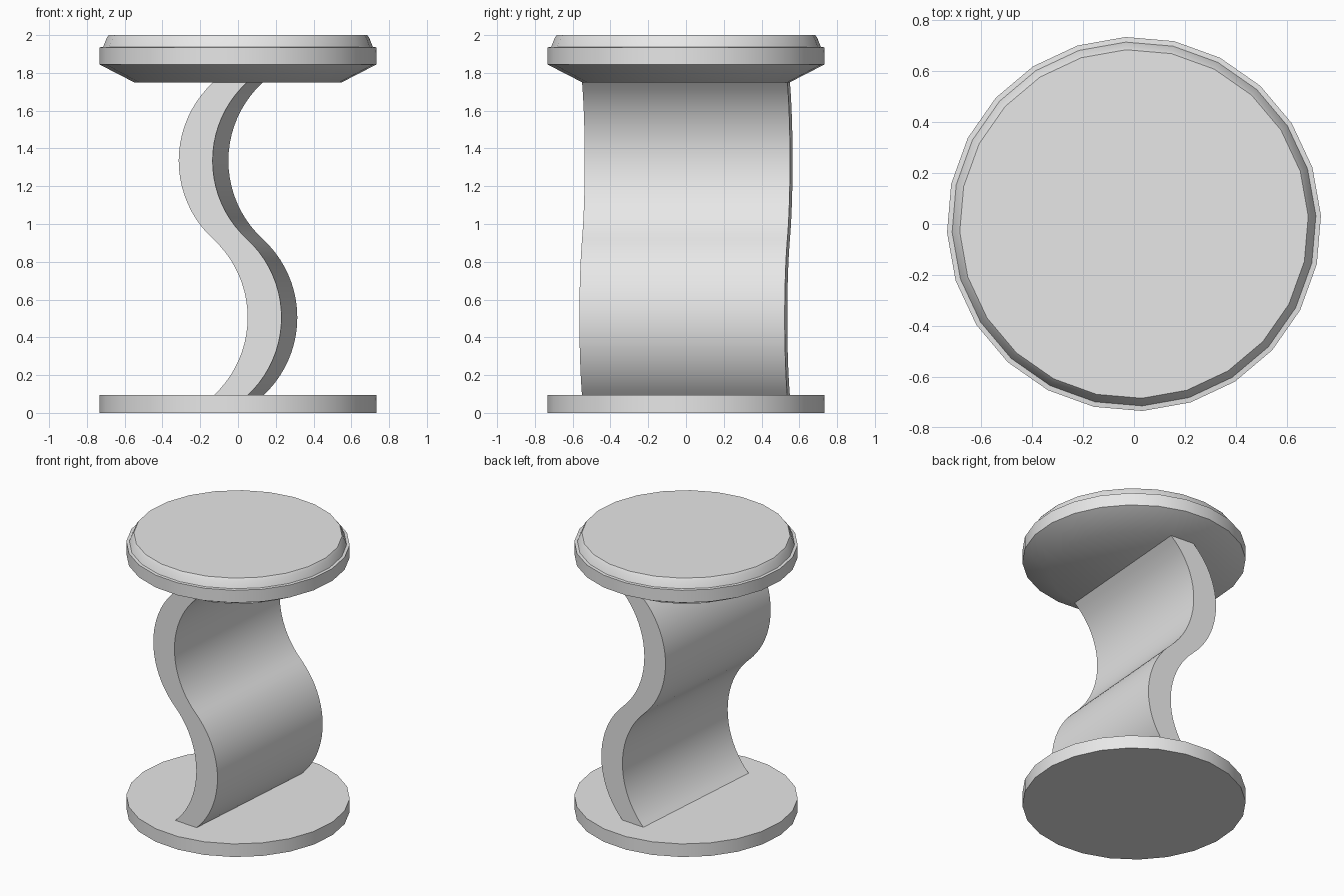
import bpy, bmesh, math

if "Cube" in bpy.data.objects:
    bpy.data.objects.remove(bpy.data.objects["Cube"])

grey = bpy.data.materials.new("light_grey")
grey.diffuse_color = (0.8, 0.8, 0.8, 1)
grey.use_nodes = True
grey.node_tree.nodes["Principled BSDF"].inputs["Base Color"].default_value = grey.diffuse_color


def finish(name, bm, angle, turn):
    bmesh.ops.recalc_face_normals(bm, faces=bm.faces)
    mesh = bpy.data.meshes.new(name)
    bm.to_mesh(mesh)
    bm.free()
    mesh.materials.append(grey)
    obj = bpy.data.objects.new(name, mesh)
    bpy.context.collection.objects.link(obj)
    obj.rotation_euler.z = math.radians(turn)
    bpy.ops.object.select_all(action='DESELECT')
    obj.select_set(True)
    bpy.context.view_layer.objects.active = obj
    bpy.ops.object.shade_smooth_by_angle(angle=math.radians(angle))
    return obj


def disc(name, profile, sides=24):
    """Closed turned solid from (radius, z) pairs, bottom to top."""
    bm = bmesh.new()
    rings = [[bm.verts.new((r * math.cos(math.tau * i / sides),
                            r * math.sin(math.tau * i / sides), z))
              for i in range(sides)] for r, z in profile]
    for low, high in zip(rings, rings[1:]):
        for i in range(sides):
            j = (i + 1) % sides
            bm.faces.new((low[i], low[j], high[j], high[i]))
    bm.faces.new(rings[0][::-1])
    bm.faces.new(rings[-1])
    return finish(name, bm, 30, 2.6)


# Base plate and bevelled top with a stepped rim
disc("base_plate", [(0.735, 0), (0.735, 0.095)])
disc("table_top", [(0.55, 1.75), (0.735, 1.845), (0.735, 1.935),
                   (0.715, 1.937), (0.696, 1.985), (0.685, 2.0)])

# S-shaped pedestal: two opposed arcs, extruded along y
Z0, HALF, SAG = 0.09, 0.415, 0.183
RADIUS = (HALF ** 2 + SAG ** 2) / (2 * SAG)
SWEEP = math.asin(HALF / RADIUS)
STEPS = 20
centre = []
for sign, mid in ((1, Z0 + HALF), (-1, Z0 + 3 * HALF)):
    for i in range(STEPS + 1):
        a = SWEEP * (2 * i / STEPS - 1)
        centre.append((sign * (RADIUS * math.cos(a) - RADIUS + SAG),
                       mid + RADIUS * math.sin(a)))
del centre[STEPS]

THICK, DEPTH = 0.09, 0.545
bm = bmesh.new()
rows = [[bm.verts.new((x + sx * THICK, sy * DEPTH, z))
         for sx, sy in ((-1, -1), (1, -1), (1, 1), (-1, 1))] for x, z in centre]
for low, high in zip(rows, rows[1:]):
    for i in range(4):
        j = (i + 1) % 4
        bm.faces.new((low[i], low[j], high[j], high[i]))
bm.faces.new(rows[0][::-1])
bm.faces.new(rows[-1])
finish("curved_pedestal", bm, 30, -4.4)
